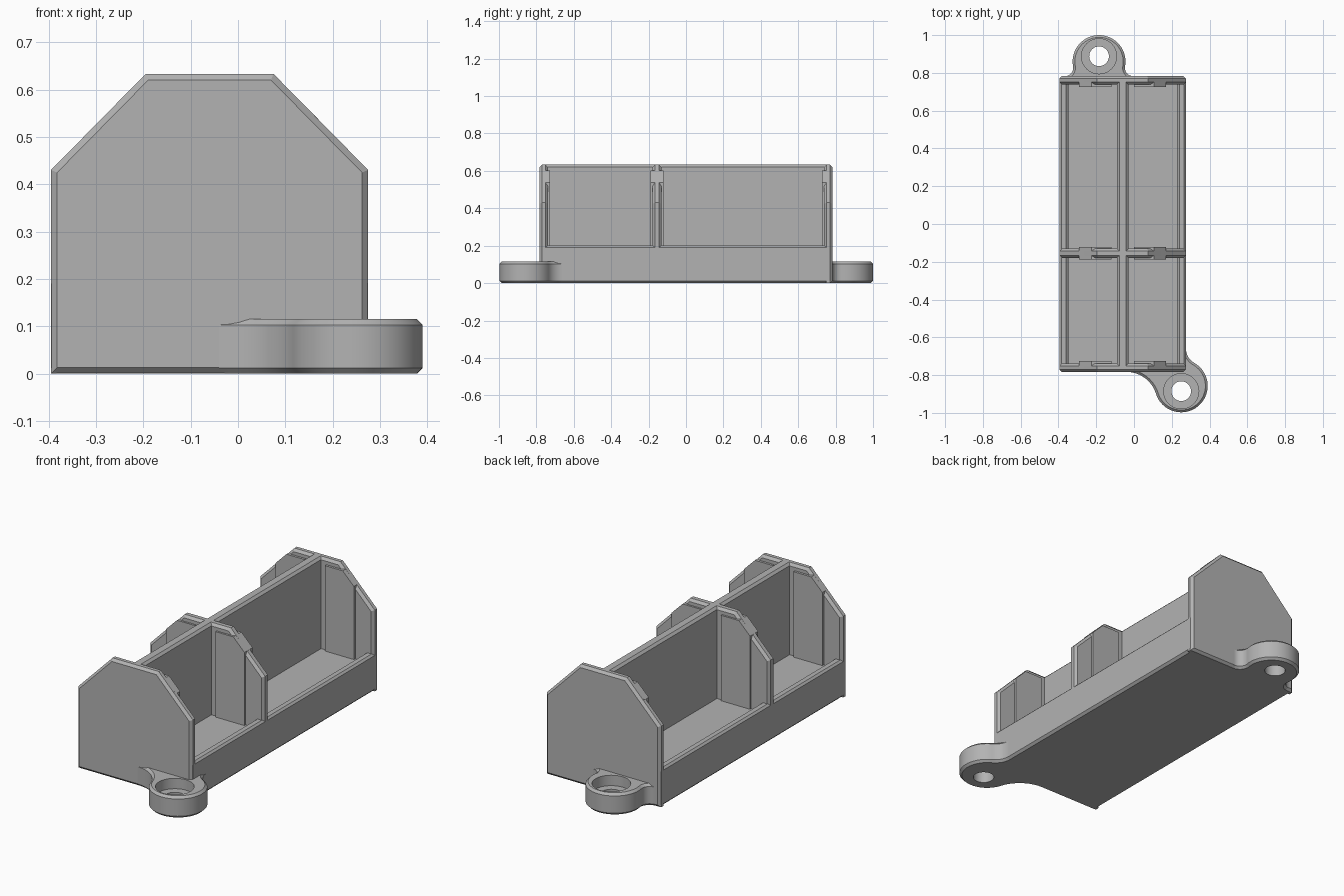
import bpy, bmesh, math
from mathutils import Vector

if "Cube" in bpy.data.objects:
    bpy.data.objects.remove(bpy.data.objects["Cube"])

grey = bpy.data.materials.new("plain grey")
grey.use_nodes = True
colour = (0.45, 0.45, 0.45, 1)
grey.diffuse_color = colour
grey.node_tree.nodes["Principled BSDF"].inputs["Base Color"].default_value = colour

MID = -0.06       # x of the spine
HALF = 0.335      # half width of the tray
END = 0.783       # half length of the tray
TOP = 0.633


def prism(name, pts, lo, hi, axis="y", chamfer=0):
    """Extrude an outline along y or z and chamfer the rims of its two caps."""
    bm = bmesh.new()
    place = (lambda p, d: (p[0], d, p[1])) if axis == "y" else (lambda p, d: (p[0], p[1], d))
    caps = [bm.faces.new([bm.verts.new(place(p, d)) for p in pts]) for d in (lo, hi)]
    rims = [list(c.edges) for c in caps]
    n = len(pts)
    a, b = list(caps[0].verts), list(caps[1].verts)
    for i in range(n):
        j = (i + 1) % n
        bm.faces.new((a[i], a[j], b[j], b[i]))
    bmesh.ops.recalc_face_normals(bm, faces=bm.faces)
    if chamfer:
        bmesh.ops.bevel(bm, geom=rims[0] + rims[1], offset=chamfer, segments=1, affect="EDGES")
    mesh = bpy.data.meshes.new(name)
    bm.to_mesh(mesh)
    bm.free()
    mesh.materials.append(grey)
    obj = bpy.data.objects.new(name, mesh)
    bpy.context.collection.objects.link(obj)
    return obj


def mirrored(half):
    """Complete a right-hand outline, given as offsets from the spine."""
    return [(MID + x, z) for x, z in half] + [(MID - x, z) for x, z in reversed(half)]


# Tray: floor with a low lip along each side
prism("tray", mirrored([(HALF - 0.012, 0), (HALF, 0.012), (HALF, 0.19), (HALF - 0.01, 0.2),
                        (HALF - 0.035, 0.2), (HALF - 0.048, 0.187), (HALF - 0.048, 0.15)]),
      -END + 0.012, END - 0.012)

# Spine between the two rows
prism("spine", mirrored([(0.03, 0.1), (0.03, TOP - 0.012), (0.018, TOP)]), -END + 0.02, END - 0.02)

# End walls, divider and the raised pads on their inner faces
DIV = -0.155
walls = {"front_wall": (-END, -END + 0.045, 0), "back_wall": (END - 0.045, END, 0),
         "divider": (DIV - 0.024, DIV + 0.024, 0.1)}
pads = {"front_wall": (-END + 0.02, -END + 0.057), "back_wall": (END - 0.057, END - 0.02),
        "divider": (DIV - 0.034, DIV + 0.034)}
for name, (lo, hi, foot) in walls.items():
    outline = mirrored([(HALF, foot), (HALF, 0.43), (0.135, TOP)])
    prism(name, outline, lo, hi, chamfer=0.013)
    for side, s in (("left", 1), ("right", -1)):
        pad = [(0.06, 0.14), (0.23, 0.14), (0.23, 0.537), (0.165, 0.602), (0.06, 0.602)]
        prism(f"{name}_{side}_pad", [(MID + s * x, z) for x, z in pad], *pads[name])


def arc(c, start, end, ccw, n):
    """Points on a circle about c from start to end; ccw=None takes the short way."""
    u, v = start - c, end - c
    a = math.atan2(u.y, u.x)
    turn = (math.atan2(v.y, v.x) - a) % math.tau
    if ccw is None and turn > math.pi:
        turn -= math.tau
    return [c + u.length * Vector((math.cos(a + turn * i / n), math.sin(a + turn * i / n)))
            for i in range(n + 1)]


def fillet(c, r, t, normal):
    """Circle touching a wall at t and the ear circle; gives its centre and contact."""
    d = t - c
    rf = (d.length_squared - r * r) / (2 * (r - d.dot(normal)))
    f = t + normal * rf
    return f, c + (f - c) * r / (r + rf)


def ear(name, c, t1, n1, t2, n2, inner, hole_y):
    """Rounded screw ear blended into the tray, with a counterbored hole."""
    c, t1, n1, t2, n2 = map(Vector, (c, t1, n1, t2, n2))
    r = 0.14
    f1, p1 = fillet(c, r, t1, n1)
    f2, p2 = fillet(c, r, t2, n2)
    pts = arc(f1, t1, p1, None, 10) + arc(c, p1, p2, True, 40)[1:-1] + arc(f2, p2, t2, None, 10)
    obj = prism(name, [tuple(p) for p in pts] + inner, 0, 0.115, "z", 0.012)
    cutters = []
    for radius, lo in ((0.052, -0.1), (0.093, 0.06)):
        ring = [(c.x + radius * math.cos(math.tau * i / 40), hole_y + radius * math.sin(math.tau * i / 40))
                for i in range(40)]
        cutter = prism("cutter", ring, lo, 0.3, "z")
        cutter.hide_render = True
        cutters.append(cutter)
        mod = obj.modifiers.new("hole", "BOOLEAN")
        mod.operation, mod.solver, mod.object = "DIFFERENCE", "EXACT", cutter
    graph = bpy.context.evaluated_depsgraph_get()
    mesh = bpy.data.meshes.new_from_object(obj.evaluated_get(graph))
    obj.modifiers.clear()
    obj.data = mesh
    for cutter in cutters:
        bpy.data.objects.remove(cutter)
    bpy.ops.object.select_all(action="DESELECT")
    obj.select_set(True)
    bpy.context.view_layer.objects.active = obj
    bpy.ops.object.shade_smooth_by_angle(angle=math.radians(30))


SIDE = MID + HALF
ear("front_ear", (0.25, -0.857), (-0.04, -END), (0, -1), (SIDE, -0.66), (1, 0),
    [(0.2, -0.66), (-0.04, -0.7)], -0.885)
ear("back_ear", (-0.185, 0.86), (-0.005, END), (0, 1), (-0.365, END), (0, 1),
    [(-0.365, 0.7), (-0.005, 0.7)], 0.888)
